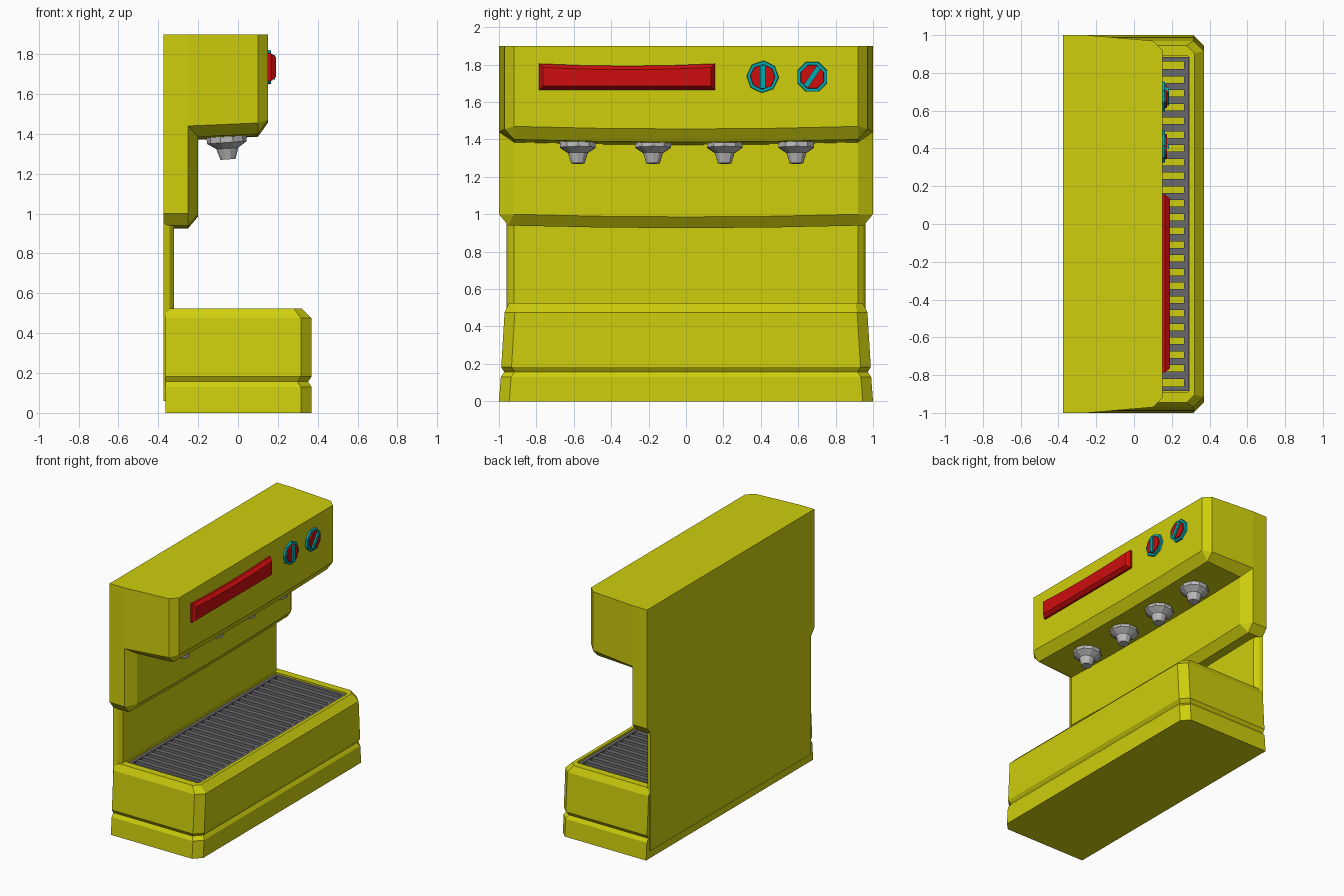
import bpy, bmesh, math
from mathutils import Matrix, Vector

cube = bpy.data.objects.get("Cube")
if cube:
    bpy.data.objects.remove(cube, do_unlink=True)


def material(name, rgb):
    m = bpy.data.materials.new(name)
    m.use_nodes = True
    m.diffuse_color = (*rgb, 1)
    m.node_tree.nodes["Principled BSDF"].inputs["Base Color"].default_value = (*rgb, 1)
    return m


yellow = material("yellow enamel", (0.62, 0.62, 0.004))
red = material("red plastic", (0.62, 0.004, 0.004))
teal = material("teal plastic", (0.0, 0.4, 0.42))
dark_grey = material("dark grey metal", (0.14, 0.14, 0.15))
light_grey = material("light grey metal", (0.5, 0.5, 0.5))


def finish(name, bm, mat):
    bmesh.ops.remove_doubles(bm, verts=bm.verts, dist=1e-5)
    bmesh.ops.recalc_face_normals(bm, faces=bm.faces)
    mesh = bpy.data.meshes.new(name)
    bm.to_mesh(mesh)
    bm.free()
    mesh.materials.append(mat)
    ob = bpy.data.objects.new(name, mesh)
    bpy.context.collection.objects.link(ob)
    return ob


def add_loft(bm, rings, caps=True):
    """Skin a list of closed rings of points, optionally capping the ends."""
    rows = [[bm.verts.new(p) for p in r] for r in rings]
    n = len(rows[0])
    for a, b in zip(rows, rows[1:]):
        for i in range(n):
            j = (i + 1) % n
            bm.faces.new((a[i], a[j], b[j], b[i]))
    if caps:
        bm.faces.new(rows[0])
        bm.faces.new(rows[-1])
    return rows


def add_box(bm, x0, x1, y0, y1, z0, z1):
    add_loft(bm, [[(x0, y0, z), (x1, y0, z), (x1, y1, z), (x0, y1, z)] for z in (z0, z1)])


# Upper body: head and neck skinned along y, with chamfered ends
inner = [(-.375, .94), (-.25, .94), (-.2, 1.0), (-.2, 1.385), (.1, 1.4),
         (.15, 1.47), (.15, 1.9), (-.25, 1.9), (-.375, 1.9)]
outer = [(-.375, 1.0), (-.25, 1.0), (-.25, 1.0), (-.25, 1.44), (.1, 1.455),
         (.1, 1.455), (.1, 1.9), (-.25, 1.9), (-.375, 1.9)]


def end_ring(s):
    return [(x, s * (.97 if x > 0 else 1), z) for x, z in outer]


def mid_ring(y):
    sag = .014 * (1 - (y / .92) ** 2)
    ring = []
    for x, z in inner:
        # the top edge and back stay on the outer outline
        yy = y
        if abs(y) == .92 and (z < .97 or z > 1.8) and x < 0:
            yy = math.copysign(.95, y)
        ring.append((x, yy, z - sag if z < 1.6 else z))
    return ring


bm = bmesh.new()
rows = add_loft(bm, [end_ring(-1)] + [mid_ring(y) for y in (-.92, -.46, 0, .46, .92)]
                + [end_ring(1)], caps=False)
for r in (rows[0], rows[-1]):
    bm.faces.new((r[0], r[1], r[3], r[7], r[8]))
    bm.faces.new((r[3], r[4], r[6], r[7]))
bmesh.ops.dissolve_degenerate(bm, dist=1e-5, edges=bm.edges)
finish("upper_body", bm, yellow)

# Back panel joining head and base
bm = bmesh.new()
add_loft(bm, [[(-.375, -.96, z), (-.345, -.95, z), (-.32, -.92, z),
               (-.32, .92, z), (-.345, .95, z), (-.375, .96, z)] for z in (.06, .96)])
finish("back_panel", bm, yellow)


# Base: stacked outlines with a groove, a bevelled rim and a sunken tray
def outline(z, w, front, cut=.055, back=-.365):
    half = [(back, w), (front - cut, w), (front, w - cut)]
    return [(x, -y, z) for x, y in half] + [(x, y, z) for x, y in reversed(half)]


bm = bmesh.new()
add_loft(bm, [
    outline(0, 1.0, .37), outline(.13, .99, .37), outline(.157, .972, .352),
    outline(.183, .988, .37), outline(.475, .97, .37), outline(.525, .945, .32, .04),
    outline(.525, .89, .295, .01, -.31), outline(.46, .89, .295, .01, -.31)])
finish("base", bm, yellow)

# Drip grate: frame and slats
bm = bmesh.new()
for x in (-.305, .265):
    add_box(bm, x, x + .025, -.885, .885, .485, .515)
for s in (-1, 1):
    add_box(bm, -.28, .265, s * .873 - .012, s * .873 + .012, .485, .515)
slats = 23
for i in range(slats):
    y = (i - (slats - 1) / 2) * .0728
    add_box(bm, -.28, .265, y - .019, y + .019, .488, .512)
finish("drip_grate", bm, dark_grey)

# Display panel with tapered front and slightly dipped edges
bm = bmesh.new()


def panel_ring(x, inset):
    ys = [-.785 + inset, -.55, -.315, -.08, .155 - inset]
    dip = [0, .009, .012, .009, 0]
    low = [(x, y, 1.665 + inset) for y in ys]
    high = [(x, y, 1.805 - inset - d) for y, d in zip(ys, dip)]
    return low + high[::-1]


add_loft(bm, [panel_ring(.14, 0), panel_ring(.165, 0), panel_ring(.19, .02)])
finish("display_panel", bm, red)


# Dials: octagonal ring, cap and pointer bar
def disc(name, y, r0, r1, x0, x1, turn, mat):
    bm = bmesh.new()
    rings = []
    for x, r in ((x0, r0), (x1, r1)):
        angles = [turn + k * math.tau / 8 for k in range(8)]
        rings.append([(x, y + r * math.sin(a), 1.735 + r * math.cos(a)) for a in angles])
    add_loft(bm, rings)
    return finish(name, bm, mat)


for label, y, turn, tilt in (("first", .41, .06, 0), ("second", .675, math.pi / 8, .6)):
    disc(label + "_dial_ring", y, .088, .084, .14, .165, turn, teal)
    disc(label + "_dial_cap", y, .07, .066, .15, .174, turn, red)
    bm = bmesh.new()
    add_box(bm, .16, .186, -.014, .014, -.062, .062)
    bm.transform(Matrix.Translation((0, y, 1.735)) @ Matrix.Rotation(-tilt, 4, 'X'))
    finish(label + "_dial_pointer", bm, teal)

# Nozzles: turned profile, tilted to sit on the sloping underside
profile = [(.1, .015), (.1, -.03), (.062, -.055), (.055, -.06), (.038, -.115)]
for i, y in enumerate((-.578, -.176, .207, .59)):
    bm = bmesh.new()
    sides = 10
    add_loft(bm, [[(r * math.cos(k * math.tau / sides), r * math.sin(k * math.tau / sides), z)
                   for k in range(sides)] for r, z in profile])
    bm.transform(Matrix.Translation((-.058, y, 1.387)) @ Matrix.Rotation(-.07, 4, 'Y'))
    finish("nozzle_%d" % (i + 1), bm, light_grey)
